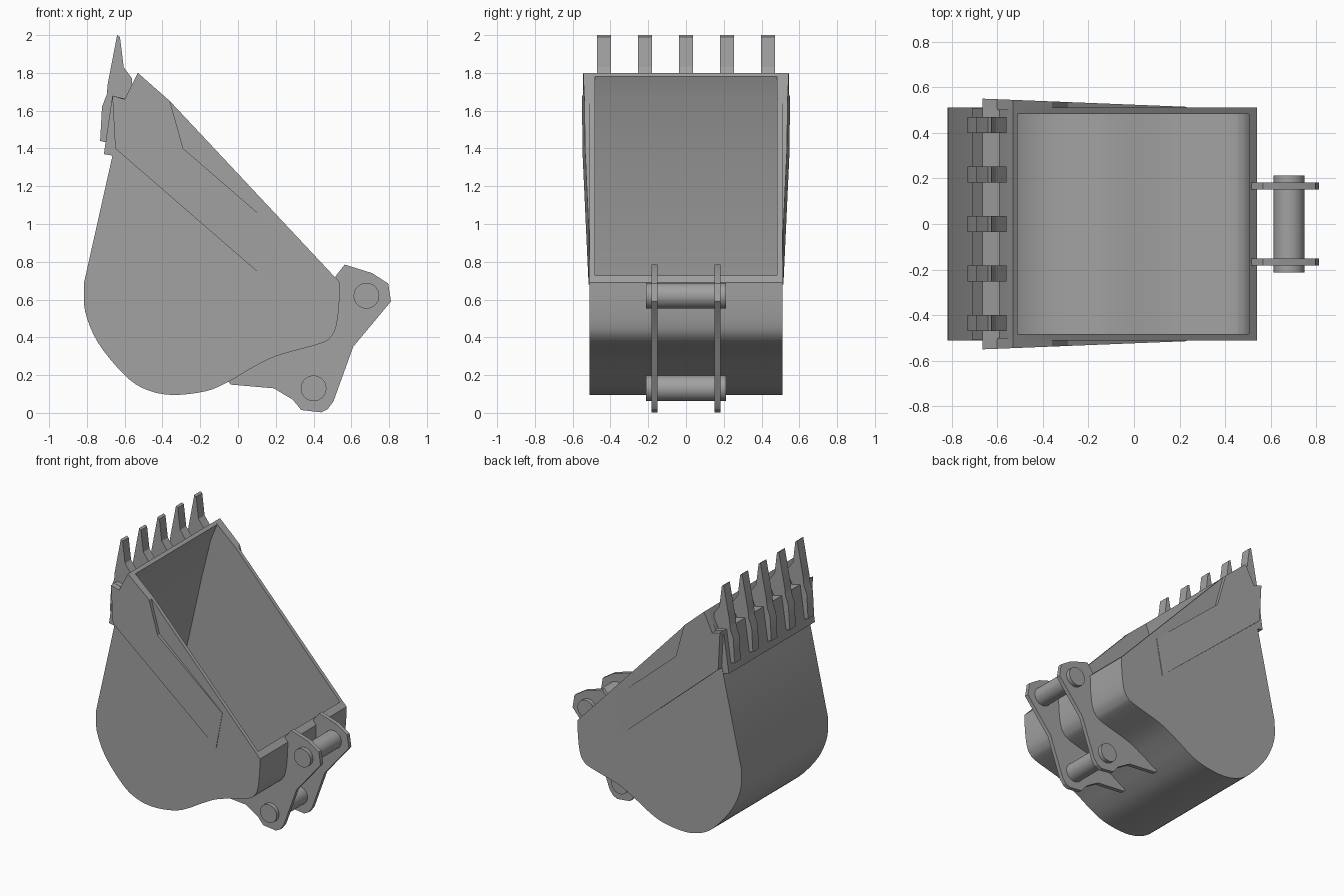
import bpy, bmesh, math
from mathutils import Vector

cube = bpy.data.objects.get("Cube")
if cube:
    bpy.data.objects.remove(cube, do_unlink=True)

steel = bpy.data.materials.new("steel_grey")
steel.use_nodes = True
GREY = (0.36, 0.36, 0.36, 1)
steel.diffuse_color = GREY
steel.node_tree.nodes["Principled BSDF"].inputs["Base Color"].default_value = GREY


def finish(name, bm):
    """Turn a bmesh into an object, smooth except at sharp edges."""
    bmesh.ops.recalc_face_normals(bm, faces=bm.faces)
    mesh = bpy.data.meshes.new(name)
    bm.to_mesh(mesh)
    bm.free()
    for p in mesh.polygons:
        p.use_smooth = True
    mesh.set_sharp_from_angle(angle=math.radians(25))
    mesh.materials.append(steel)
    obj = bpy.data.objects.new(name, mesh)
    bpy.context.collection.objects.link(obj)
    return obj


def prism(name, profile, y0, y1):
    """Extrude an x-z profile from y0 to y1; y1 may be a function of x."""
    far = y1 if callable(y1) else (lambda x: y1)
    bm = bmesh.new()
    a = [bm.verts.new((x, y0, z)) for x, z in profile]
    b = [bm.verts.new((x, far(x), z)) for x, z in profile]
    bm.faces.new(a)
    bm.faces.new(b[::-1])
    n = len(profile)
    for i in range(n):
        j = (i + 1) % n
        bm.faces.new((a[i], a[j], b[j], b[i]))
    return finish(name, bm)


def spline(points, steps=4):
    """Catmull-Rom curve through the points."""
    p = [Vector(q) for q in points]
    p = [2 * p[0] - p[1]] + p + [2 * p[-1] - p[-2]]
    out = []
    for i in range(1, len(p) - 2):
        a, b, c, d = p[i - 1:i + 3]
        for k in range(steps):
            t = k / steps
            out.append(0.5 * (2 * b + (c - a) * t + (2 * a - 5 * b + 4 * c - d) * t * t
                              + (3 * b - a - 3 * c + d) * t ** 3))
    return out + [p[-2]]


def offset(path, dist):
    """Shift an open path sideways, towards the bucket's inside."""
    out = []
    for i, q in enumerate(path):
        d = (path[min(i + 1, len(path) - 1)] - path[max(i - 1, 0)]).normalized()
        out.append(q + Vector((d.y, -d.x)) * dist)
    return out


# Outline from the heel, round the belly and up to the lip
belly = spline([(0.54, 0.69), (0.535, 0.57), (0.52, 0.46), (0.49, 0.40), (0.43, 0.365),
                (0.20, 0.30), (0.06, 0.23), (-0.05, 0.165), (-0.17, 0.115), (-0.35, 0.095),
                (-0.49, 0.125), (-0.60, 0.20), (-0.74, 0.37), (-0.81, 0.54), (-0.815, 0.69)])
outline = belly + [Vector(q) for q in ((-0.665, 1.36), (-0.59, 1.66), (-0.53, 1.80))]

# Curved shell
inner = offset(outline, 0.028)
inner[0] = Vector((0.505, 0.727))
inner[-1] = Vector((-0.51, 1.782))
prism("bucket_shell", outline + inner[::-1], -0.485, 0.485)

# Side walls and the tapered reinforcing cutters on them
wall = outline + [Vector((-0.36, 1.65)), Vector((0.505, 0.727))]
cutter = [(-0.53, 1.80), (-0.36, 1.65), (-0.29, 1.40), (0.23, 0.95),
          (0.18, 0.68), (-0.65, 1.40), (-0.665, 1.68), (-0.60, 1.66)]
for side, s in (("left", 1), ("right", -1)):
    prism(side + "_side_wall", wall, s * 0.483, s * 0.511)
    prism(side + "_side_cutter", cutter, s * 0.50,
          lambda x: s * (0.515 + 0.03 * (0.2 - x) / 0.75))

# Lip plate across the outside of the cutting edge
prism("lip_plate", [(-0.71, 1.37), (-0.665, 1.68), (-0.585, 1.66), (-0.65, 1.36)], -0.508, 0.508)

# Digging teeth
tooth = [(-0.64, 2.0), (-0.665, 1.87), (-0.69, 1.74), (-0.695, 1.685), (-0.72, 1.62),
         (-0.73, 1.44), (-0.69, 1.43), (-0.65, 1.63), (-0.60, 1.66), (-0.56, 1.74),
         (-0.56, 1.77), (-0.605, 1.83), (-0.625, 1.99)]
for i in range(5):
    y = (i - 2) * 0.217
    prism(f"tooth_{i + 1}", tooth, y - 0.036, y + 0.036)

# Mounting lugs, following the shell on their inner edge
seat = []
for q in offset(belly, 0.008):
    if q.x < -0.06:
        break
    seat.append(q)
lug = seat + [Vector(q) for q in (
    (-0.04, 0.15), (0.19, 0.13), (0.29, 0.07), (0.335, 0.015), (0.44, 0.003), (0.475, 0.02),
    (0.505, 0.06), (0.61, 0.35), (0.81, 0.59), (0.795, 0.685), (0.71, 0.74), (0.565, 0.785),
    (0.515, 0.722))]
for side, s in (("left", 1), ("right", -1)):
    prism(side + "_mounting_lug", lug, s * 0.152, s * 0.182)

# Hinge pins through both lugs
for name, px, pz in (("upper_pin", 0.68, 0.62), ("lower_pin", 0.40, 0.13)):
    circle = [(px + 0.068 * math.cos(k * math.tau / 32), pz + 0.068 * math.sin(k * math.tau / 32))
              for k in range(32)]
    prism(name, circle, -0.212, 0.212)
